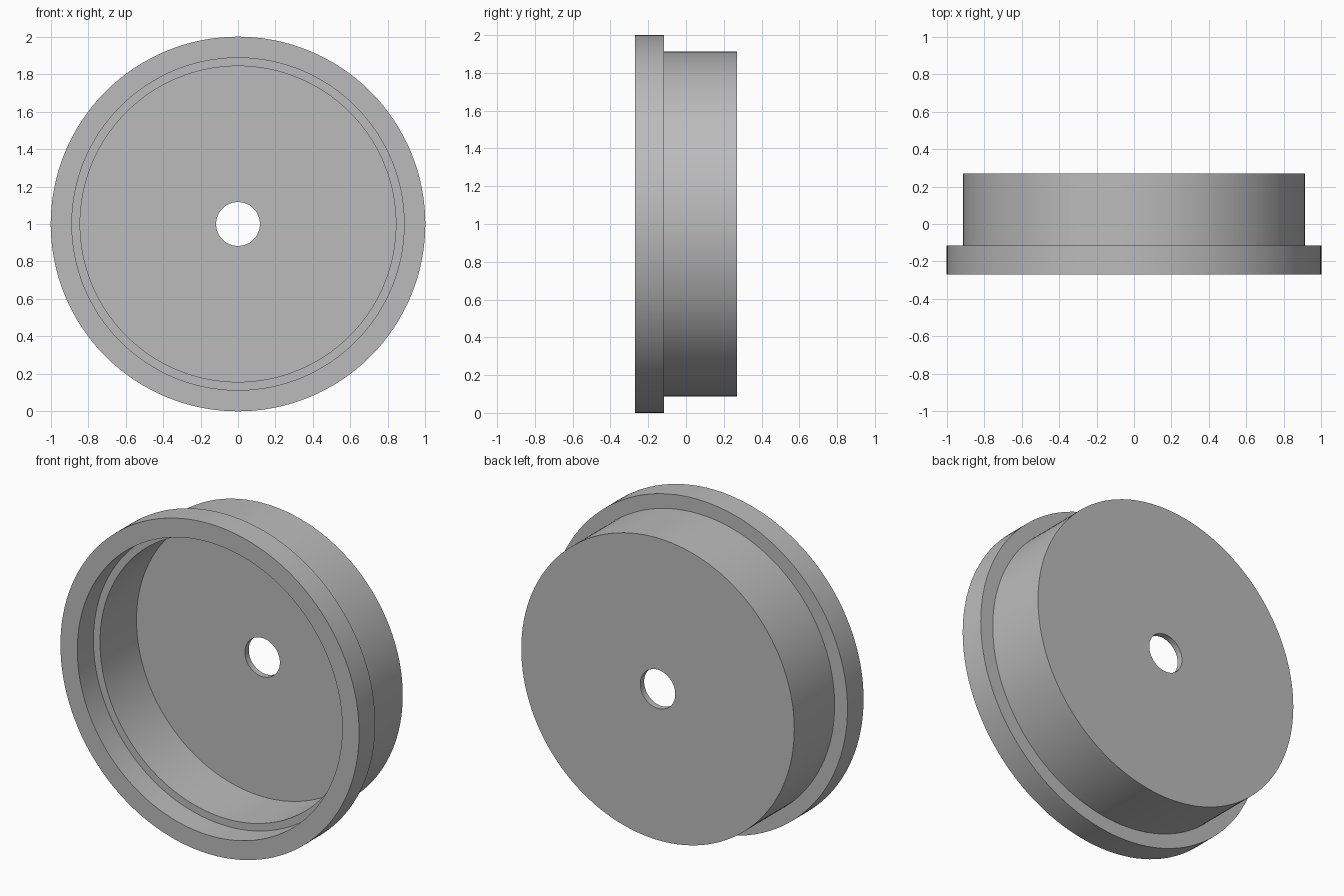
import bpy
import bmesh
import math
from mathutils import Vector

cube = bpy.data.objects.get("Cube")
if cube:
    bpy.data.objects.remove(cube, do_unlink=True)

SEGMENTS = 128
FRONT, BACK = -0.27, 0.27
SHOULDER = -0.116       # back of the flange and seat of the inner step
FLOOR = 0.233           # inside face of the back wall
HOLE, BORE, RECESS, BODY, RIM = 0.117, 0.843, 0.887, 0.914, 1.0

# Plain grey material
grey = bpy.data.materials.new("plain_grey")
grey.use_nodes = True
colour = (0.5, 0.5, 0.5, 1.0)
grey.diffuse_color = colour
grey.node_tree.nodes["Principled BSDF"].inputs["Base Color"].default_value = colour

# Closed cross-section of the cup wall as (radius, depth)
profile = [
    (HOLE, BACK), (BODY, BACK), (BODY, SHOULDER), (RIM, SHOULDER),
    (RIM, FRONT), (RECESS, FRONT), (RECESS, SHOULDER), (BORE, SHOULDER),
    (BORE, FLOOR), (HOLE, FLOOR),
]

# Turn the cross-section about the horizontal axis
bm = bmesh.new()
verts = [bm.verts.new((r, y, 1.0)) for r, y in profile]
edges = [bm.edges.new((a, b)) for a, b in zip(verts, verts[1:] + verts[:1])]
bmesh.ops.spin(bm, geom=verts + edges, cent=Vector((0, 0, 1)), axis=Vector((0, 1, 0)),
               angle=math.tau, steps=SEGMENTS, use_merge=True)
bmesh.ops.remove_doubles(bm, verts=bm.verts, dist=0.0001)
bmesh.ops.recalc_face_normals(bm, faces=bm.faces)

mesh = bpy.data.meshes.new("flanged_cup")
bm.to_mesh(mesh)
bm.free()
mesh.materials.append(grey)
cup = bpy.data.objects.new("flanged_cup", mesh)
bpy.context.collection.objects.link(cup)

# Smooth round walls with sharp rims
bpy.ops.object.select_all(action="DESELECT")
cup.select_set(True)
bpy.context.view_layer.objects.active = cup
bpy.ops.object.shade_smooth_by_angle(angle=math.radians(30))
